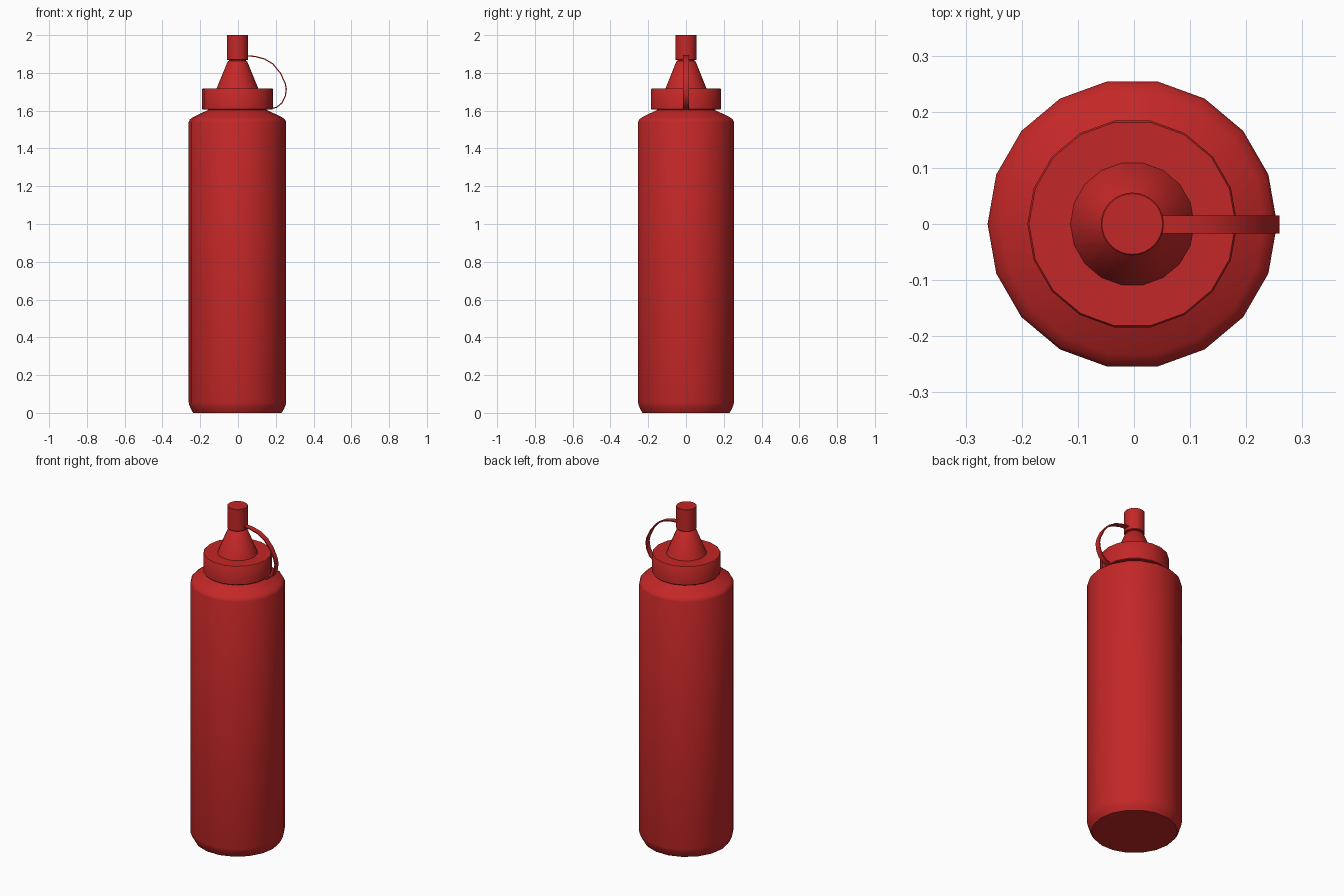
import bpy, math

if "Cube" in bpy.data.objects:
    bpy.data.objects.remove(bpy.data.objects["Cube"])

CX = -0.003  # bottle axis, nudged so the strap side stays in bounds

red = bpy.data.materials.new("red plastic")
red.diffuse_color = (0.55, 0.02, 0.02, 1)
red.use_nodes = True
red.node_tree.nodes["Principled BSDF"].inputs["Base Color"].default_value = red.diffuse_color


def make(name, verts, faces, angle=40):
    me = bpy.data.meshes.new(name)
    me.from_pydata(verts, [], faces)
    me.materials.append(red)
    ob = bpy.data.objects.new(name, me)
    bpy.context.collection.objects.link(ob)
    bpy.ops.object.select_all(action='DESELECT')
    ob.select_set(True)
    bpy.context.view_layer.objects.active = ob
    bpy.ops.object.shade_smooth_by_angle(angle=math.radians(angle))
    return ob


def lathe(name, profile, n=18, angle=40):
    """Revolve (radius, z) points, listed bottom to top, with closed ends."""
    verts = [(CX + r * math.cos(2 * math.pi * i / n), r * math.sin(2 * math.pi * i / n), z)
             for r, z in profile for i in range(n)]
    faces = [(k * n + i, k * n + (i + 1) % n, (k + 1) * n + (i + 1) % n, (k + 1) * n + i)
             for k in range(len(profile) - 1) for i in range(n)]
    last = (len(profile) - 1) * n
    faces += [tuple(range(n))[::-1], tuple(range(last, last + n))]
    return make(name, verts, faces, angle)


# bottle body with chamfered base and rounded shoulder
lathe("bottle_body", [(0.234, 0), (0.246, 0.02), (0.255, 0.042), (0.258, 0.055), (0.258, 1.54),
                      (0.252, 1.553), (0.235, 1.566), (0.155, 1.604), (0.155, 1.63)])
# screw cap
lathe("cap", [(0.184, 1.606), (0.187, 1.609), (0.187, 1.714), (0.184, 1.718)])
# conical nozzle
lathe("nozzle", [(0.111, 1.716), (0.052, 1.86), (0.045, 1.864), (0.045, 1.88)])
# tip cover
lathe("tip_cover", [(0.053, 1.867), (0.056, 1.87), (0.056, 1.998), (0.054, 2.0)], 32)

# strap linking the tip cover to the cap: smooth curve through a few points
pts = [(0.04, 1.891), (0.09, 1.887), (0.14, 1.874), (0.185, 1.847), (0.225, 1.798),
       (0.25, 1.745), (0.256, 1.715), (0.25, 1.675), (0.233, 1.641), (0.205, 1.618),
       (0.175, 1.61)]
half, y0, y1 = 0.003, -0.017, 0.015
verts = []
for i, (x, z) in enumerate(pts):
    a, b = pts[max(i - 1, 0)], pts[min(i + 1, len(pts) - 1)]
    dx, dz = b[0] - a[0], b[1] - a[1]
    l = math.hypot(dx, dz)
    nx, nz = -dz / l * half, dx / l * half
    verts += [(x + nx, y0, z + nz), (x + nx, y1, z + nz), (x - nx, y1, z - nz), (x - nx, y0, z - nz)]
faces = [(4 * k + j, 4 * k + 4 + j, 4 * k + 4 + (j + 1) % 4, 4 * k + (j + 1) % 4)
         for k in range(len(pts) - 1) for j in range(4)]
e = 4 * len(pts) - 4
faces += [(0, 1, 2, 3), (e + 3, e + 2, e + 1, e)]
make("strap", verts, faces)
